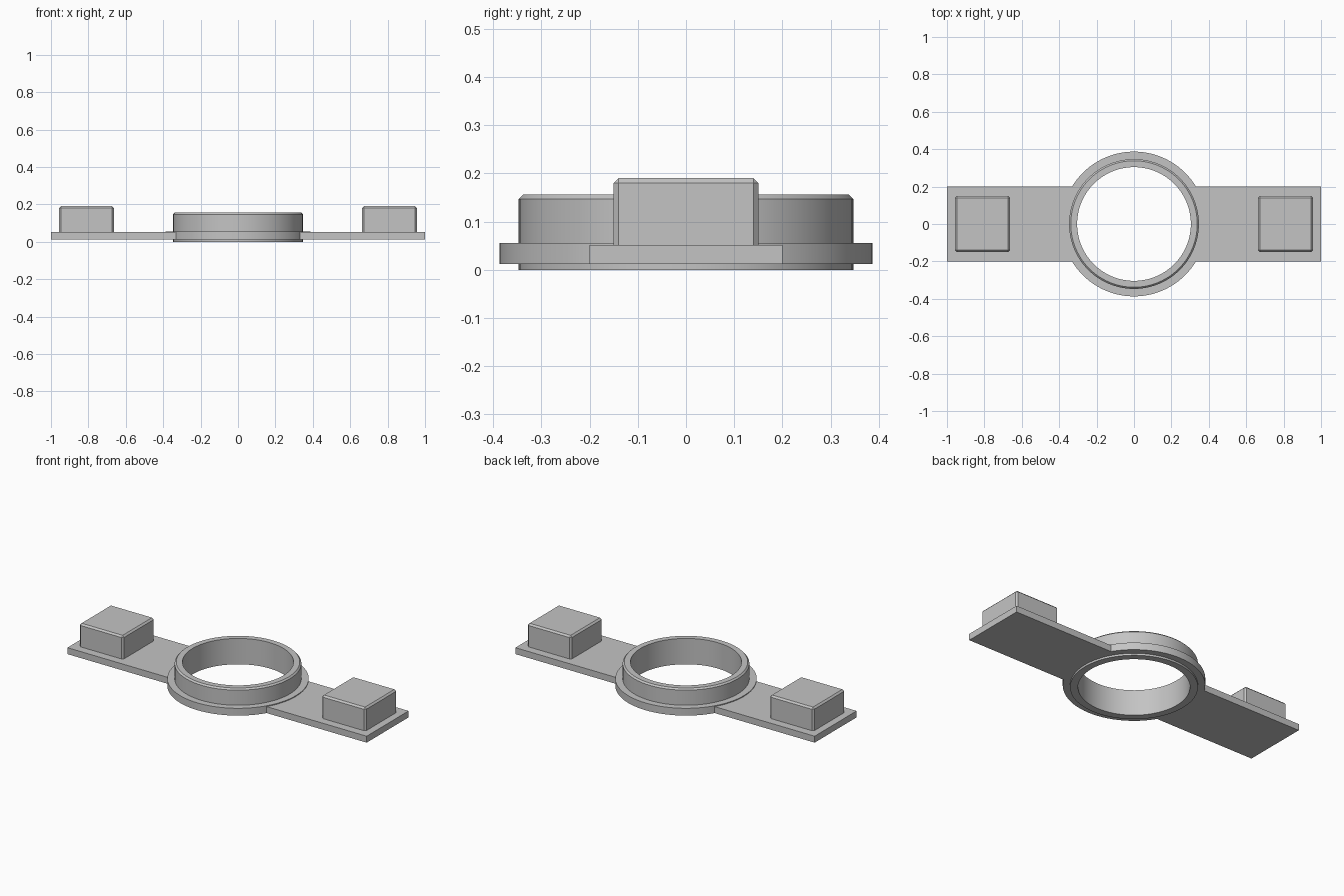
import bpy
import bmesh
from math import pi, sin, cos, asin, radians

cube = bpy.data.objects.get("Cube")
if cube:
    bpy.data.objects.remove(cube, do_unlink=True)

grey = bpy.data.materials.new("neutral_grey")
grey.use_nodes = True
grey.diffuse_color = (0.55, 0.55, 0.55, 1)
grey.node_tree.nodes["Principled BSDF"].inputs["Base Color"].default_value = grey.diffuse_color


def finish(name, bm):
    bmesh.ops.recalc_face_normals(bm, faces=bm.faces)
    mesh = bpy.data.meshes.new(name)
    bm.to_mesh(mesh)
    bm.free()
    mesh.materials.append(grey)
    obj = bpy.data.objects.new(name, mesh)
    bpy.context.collection.objects.link(obj)
    return obj


def revolve(name, profile, steps=96):
    """Spin a closed (radius, height) profile around z."""
    bm = bmesh.new()
    rings = [[bm.verts.new((r * cos(2 * pi * i / steps), r * sin(2 * pi * i / steps), z))
              for r, z in profile] for i in range(steps)]
    n = len(profile)
    for i in range(steps):
        a, b = rings[i], rings[(i + 1) % steps]
        for j in range(n):
            k = (j + 1) % n
            bm.faces.new((a[j], b[j], b[k], a[k]))
    return finish(name, bm)


def arm(name, side):
    """Flat plate whose inner end follows the ring, hidden inside its flange."""
    half, radius, low, high = 0.2, 0.36, 0.012, 0.051
    limit = asin(half / radius)
    arc = [limit * (1 - i / 8) for i in range(17)]
    outline = [(radius * cos(a), radius * sin(a)) for a in arc]
    outline += [(1, -half), (1, half)]
    bm = bmesh.new()
    base = bm.faces.new([bm.verts.new((side * x, y, low)) for x, y in outline])
    top = bmesh.ops.extrude_face_region(bm, geom=[base])["geom"]
    bmesh.ops.translate(bm, vec=(0, 0, high - low),
                        verts=[g for g in top if isinstance(g, bmesh.types.BMVert)])
    return finish(name, bm)


def block(name, side):
    """Raised block with chamfered top and upright edges."""
    low, high = 0.05, 0.19
    bm = bmesh.new()
    bmesh.ops.create_cube(bm, size=1)
    for v in bm.verts:
        v.co.x = side * 0.81 + v.co.x * 0.294
        v.co.y *= 0.3
        v.co.z = high if v.co.z > 0 else low
    edges = [e for e in bm.edges if max(v.co.z for v in e.verts) > low + 0.01]
    bmesh.ops.bevel(bm, geom=edges, offset=0.01, segments=1, affect='EDGES')
    return finish(name, bm)


# Central collar with its stepped flange and chamfered rim
collar = revolve("collar", [
    (0.304, 0), (0.347, 0), (0.347, 0.012), (0.387, 0.012), (0.387, 0.056),
    (0.347, 0.056), (0.347, 0.147), (0.338, 0.156), (0.304, 0.156)])
bpy.context.view_layer.objects.active = collar
collar.select_set(True)
bpy.ops.object.shade_smooth_by_angle(angle=radians(30))

# Mirrored arms and end blocks
for label, side in (("left", 1), ("right", -1)):
    arm(label + "_arm", side)
    block(label + "_block", side)
